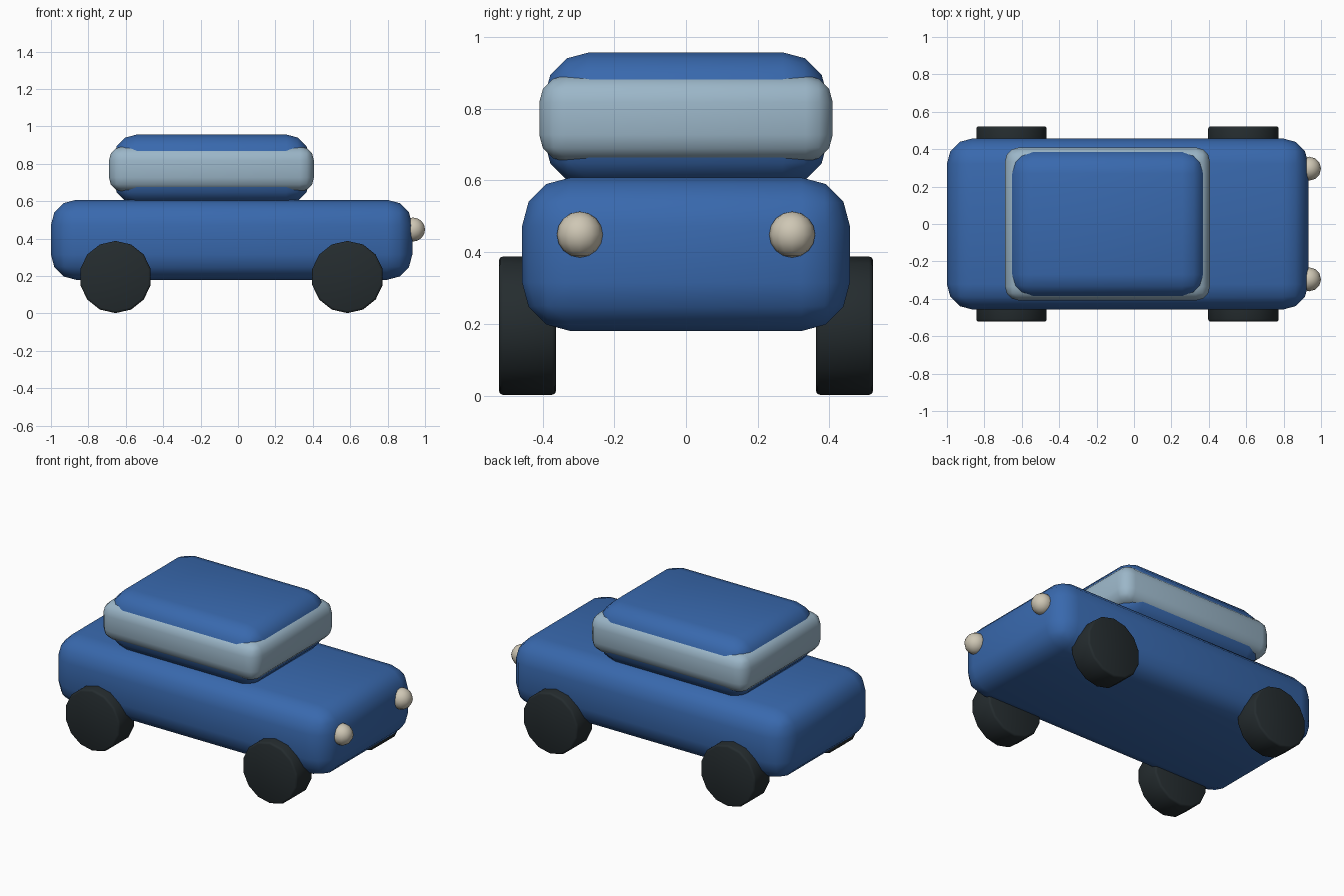
import bpy, math

if "Cube" in bpy.data.objects:
    bpy.data.objects.remove(bpy.data.objects["Cube"])


def material(name, rgb):
    m = bpy.data.materials.new(name)
    m.diffuse_color = (*rgb, 1)
    m.use_nodes = True
    m.node_tree.nodes["Principled BSDF"].inputs["Base Color"].default_value = m.diffuse_color
    return m


BLUE = material("blue_paint", (0.04, 0.14, 0.42))
GLASS = material("glass", (0.33, 0.47, 0.58))
RUBBER = material("rubber", (0.018, 0.025, 0.028))
LAMP = material("lamp", (0.62, 0.57, 0.46))


def finish(name, mat, bevel=0, segments=3, angle=180):
    ob = bpy.context.object
    ob.name = name
    ob.data.materials.append(mat)
    bpy.ops.object.transform_apply(location=False, rotation=True, scale=True)
    if bevel:
        mod = ob.modifiers.new("round", "BEVEL")
        mod.width = bevel
        mod.segments = segments
        mod.limit_method = "ANGLE"
        mod.angle_limit = math.radians(40)
        bpy.ops.object.modifier_apply(modifier="round")
    bpy.ops.object.shade_smooth_by_angle(angle=math.radians(angle))
    return ob


def rounded_box(name, mat, x, y, z, bevel):
    bpy.ops.mesh.primitive_cube_add(
        size=1, location=((x[0] + x[1]) / 2, (y[0] + y[1]) / 2, (z[0] + z[1]) / 2))
    bpy.context.object.scale = (x[1] - x[0], y[1] - y[0], z[1] - z[0])
    return finish(name, mat, bevel, angle=60)


# Body, cabin and the band of windows around the cabin
rounded_box("body", BLUE, (-1.0, 0.932), (-0.457, 0.457), (0.18, 0.608), 0.135)
rounded_box("cabin", BLUE, (-0.665, 0.383), (-0.395, 0.395), (0.585, 0.957), 0.125)
rounded_box("window_band", GLASS, (-0.69, 0.406), (-0.409, 0.409), (0.652, 0.893), 0.075)

# Wheels: 14-sided, with slightly softened rims
for end, x in (("rear", -0.655), ("front", 0.585)):
    for side, s in (("right", -1), ("left", 1)):
        bpy.ops.mesh.primitive_cylinder_add(
            vertices=14, radius=0.193, depth=0.16,
            location=(x, s * 0.442, 0.195), rotation=(math.pi / 2, 0, 0))
        finish(f"{end}_{side}_wheel", RUBBER, 0.012, 2, 60)

# Headlights
for side, s in (("right", -1), ("left", 1)):
    bpy.ops.mesh.primitive_uv_sphere_add(
        segments=12, ring_count=8, radius=0.064, location=(0.936, s * 0.296, 0.449))
    finish(f"{side}_headlight", LAMP)
